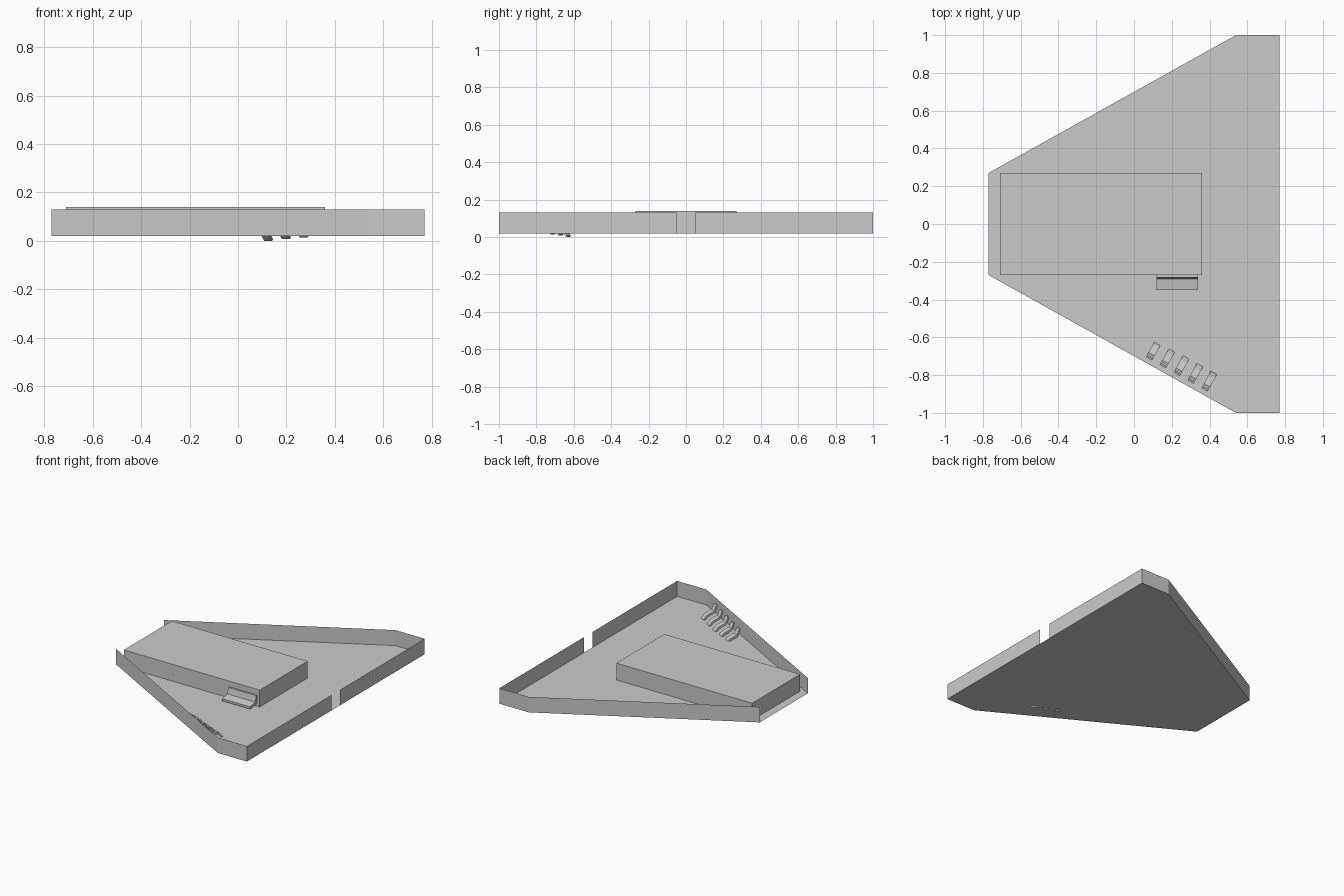
import bpy
from mathutils import Vector, Matrix

if "Cube" in bpy.data.objects:
    bpy.data.objects.remove(bpy.data.objects["Cube"])

GROUND, TOP = 0.02, 0.13


def make(name, verts, faces):
    me = bpy.data.meshes.new(name)
    me.from_pydata(verts, [], faces)
    me.update()
    ob = bpy.data.objects.new(name, me)
    bpy.context.collection.objects.link(ob)
    return ob


def extrude_profile(name, profile, width, matrix):
    """Closed profile of (depth, height) extruded across the given width."""
    n = len(profile)
    verts = [matrix @ Vector((s * width / 2, d, h)) for s in (-1, 1) for d, h in profile]
    faces = [(i, (i + 1) % n, (i + 1) % n + n, i + n) for i in range(n)]
    faces += [tuple(reversed(range(n))), tuple(range(n, 2 * n))]
    return make(name, verts, faces)


# flat plot of land
half = [(-0.77, 0.27), (0.54, 1.0), (0.77, 1.0)]
outline = [(x, -y) for x, y in half] + half[::-1]
make("ground", [(x, y, GROUND) for x, y in outline], [tuple(range(len(outline)))])

# thin perimeter walls, open at the narrow end and at the gate
for side, s in (("front", -1), ("back", 1)):
    path = [(x, s * y) for x, y in half] + [(0.77, s * 0.05)]
    n = len(path)
    verts = [(x, y, z) for z in (GROUND, TOP) for x, y in path]
    make(side + "_wall", verts, [(i, i + 1, i + 1 + n, i + n) for i in range(n - 1)])

# main building block
extrude_profile("building", [(-0.27, GROUND), (0.27, GROUND), (0.27, 0.14), (-0.27, 0.14)],
                1.07, Matrix.Translation((-0.175, 0, 0)))

# bench against the building
bench = [(0.0, 0.1), (-0.012, 0.1), (-0.02, 0.056), (-0.08, 0.046),
         (-0.08, 0.03), (-0.01, 0.038), (0.0, 0.056)]
extrude_profile("bench", bench, 0.22, Matrix.Translation((0.23, -0.27, 0)))

# row of small reclined seats along the front wall
seat = [(-0.05, 0.085), (-0.04, 0.088), (-0.022, 0.05), (0.03, 0.03), (0.053, 0.003),
        (0.044, -0.003), (0.022, 0.016), (-0.032, 0.037)]
direction = Vector((0.487, 0.873, 0))
across = Vector((0.873, -0.487, 0))
for i in range(5):
    m = Matrix((across, direction, Vector((0, 0, 1)))).transposed().to_4x4()
    m.translation = (0.103 + 0.0735 * i, -0.67 - 0.041 * i, 0.003 + 0.007 * i)
    extrude_profile(f"seat_{i + 1}", seat, 0.037, m)
